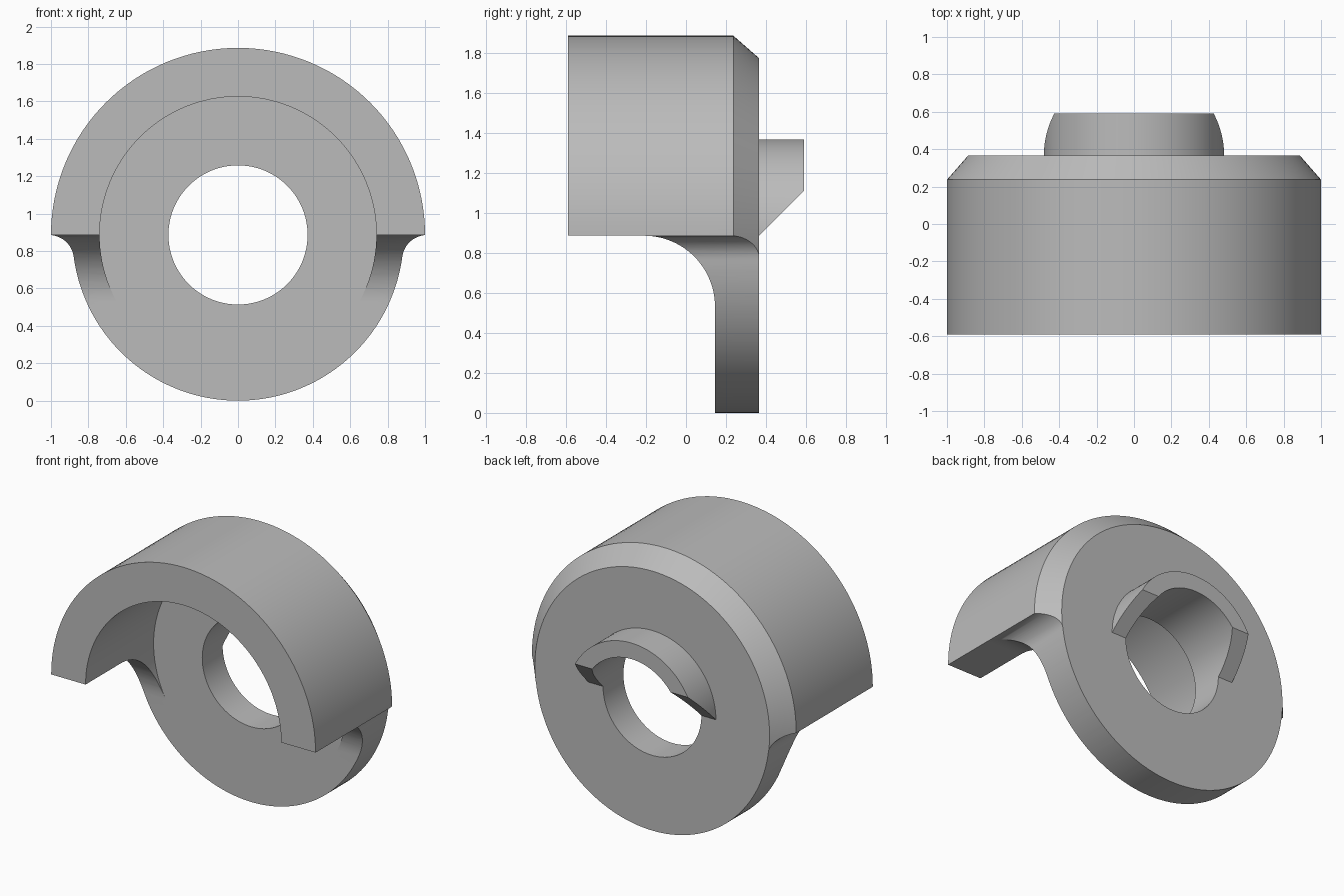
import bpy, bmesh
from math import sin, cos, pi, radians, sqrt, atan2

cube = bpy.data.objects.get("Cube")
if cube:
    bpy.data.objects.remove(cube, do_unlink=True)

C = 0.886          # height of the bore axis
DISC = 0.886       # radius of the lower disc
HOLE = 0.372
BACK = 0.365       # back face of the plate
FLOOR = 0.145      # front face of the plate
SEGMENTS = 128

grey = bpy.data.materials.new("light grey")
grey.use_nodes = True
colour = (0.5, 0.5, 0.5, 1)
grey.diffuse_color = colour
grey.node_tree.nodes["Principled BSDF"].inputs["Base Color"].default_value = colour


def make_object(name, bm):
    bmesh.ops.recalc_face_normals(bm, faces=bm.faces)
    mesh = bpy.data.meshes.new(name)
    bm.to_mesh(mesh)
    bm.free()
    mesh.materials.append(grey)
    obj = bpy.data.objects.new(name, mesh)
    bpy.context.collection.objects.link(obj)
    return obj


def revolve(name, profile):
    """Turn a closed (radius, y) profile round the bore axis."""
    bm = bmesh.new()
    rings = []
    for i in range(SEGMENTS):
        a = 2 * pi * i / SEGMENTS
        rings.append([bm.verts.new((r * cos(a), y, C + r * sin(a))) for r, y in profile])
    n = len(profile)
    for i in range(SEGMENTS):
        p, q = rings[i], rings[(i + 1) % SEGMENTS]
        for j in range(n):
            k = (j + 1) % n
            bm.faces.new((p[j], p[k], q[k], q[j]))
    return make_object(name, bm)


def prism(name, outline, place):
    """Extrude a 2D outline between two depths; place maps (a, b, depth) to 3D."""
    bm = bmesh.new()
    near, far = ([bm.verts.new(place(a, b, d)) for a, b in outline] for d in (-1.3, 1.3))
    bm.faces.new(near)
    bm.faces.new(far)
    n = len(outline)
    for i in range(n):
        j = (i + 1) % n
        bm.faces.new((near[i], near[j], far[j], far[i]))
    return make_object(name, bm)


def arc(cx, cz, r, start, end, steps):
    return [(cx + r * cos(start + (end - start) * i / steps),
             cz + r * sin(start + (end - start) * i / steps)) for i in range(steps + 1)]


def cut(obj, cutter):
    mod = obj.modifiers.new("cut", "BOOLEAN")
    mod.operation = "DIFFERENCE"
    mod.solver = "EXACT"
    mod.object = cutter
    bpy.context.view_layer.objects.active = obj
    bpy.ops.object.modifier_apply(modifier=mod.name)
    bpy.data.objects.remove(cutter, do_unlink=True)


def across_x(y, z, d):
    return (d, y, z)


def along_y(x, z, d):
    return (x, d, z)


# Hooded cup with a chamfered back and a through hole
body = revolve("hood_and_plate", [
    (HOLE, FLOOR), (0.74, FLOOR), (0.74, -0.59), (1, -0.59),
    (1, 0.237), (DISC + 0.002, BACK), (HOLE, BACK)])

# Open the lower front, leaving a rounded run into the plate
R = 0.355
side = [(-0.8, -0.2), (-0.8, C), *arc(FLOOR - R, C - R, R, pi / 2, 0, 24), (FLOOR, -0.2)]
cut(body, prism("front_cutter", side, across_x))

# Trim the lower half to a smaller disc with a fillet at each shoulder
F = 0.135
cx = sqrt((DISC + F) ** 2 - F ** 2)
touch = atan2(-F, cx)
right_edge = [(1.2, C), *arc(cx, C - F, F, pi / 2, pi + touch, 16),
              *arc(0, C, DISC, touch, -pi / 2, 48)[1:]]
left_edge = [(-x, z) for x, z in reversed(right_edge[:-1])]
trim = right_edge + left_edge + [(-1.2, -0.2), (1.2, -0.2)]
cut(body, prism("rim_cutter", trim, along_y))

# Half collar on the back with sloping ends
collar = revolve("back_collar", [
    (HOLE, BACK), (0.482, BACK), (0.482, 0.59), (HOLE, 0.59)])
slope = [(BACK - 0.1, C - 0.1), (BACK + 0.4, C + 0.4), (BACK + 0.4, -0.2), (BACK - 0.1, -0.2)]
cut(collar, prism("collar_cutter", slope, across_x))

# Smooth the curved walls, keep the edges sharp
for obj in (body, collar):
    bpy.ops.object.select_all(action="DESELECT")
    obj.select_set(True)
    bpy.context.view_layer.objects.active = obj
    bpy.ops.object.shade_smooth_by_angle(angle=radians(25))
